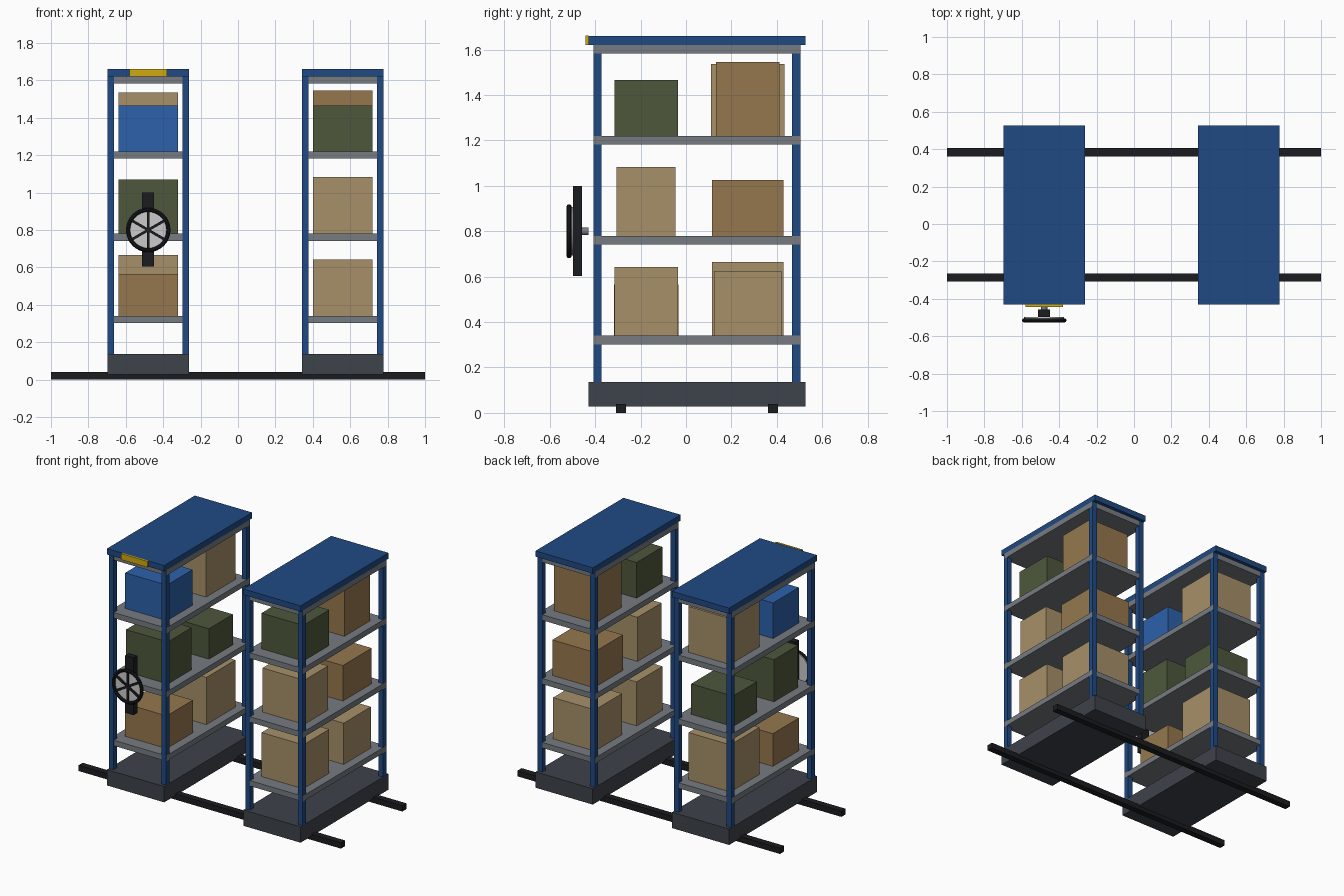
import bpy
from math import pi, cos, sin

if "Cube" in bpy.data.objects:
    bpy.data.objects.remove(bpy.data.objects["Cube"])

def material(name, rgb):
    # sRGB 0-255 to linear
    m = bpy.data.materials.new(name)
    m.diffuse_color = [(c / 255) ** 2.2 for c in rgb] + [1]
    m.use_nodes = True
    m.node_tree.nodes["Principled BSDF"].inputs["Base Color"].default_value = m.diffuse_color
    return m

BLUE = material("blue_paint", (37, 75, 130))
STEEL = material("shelf_steel", (118, 123, 128))
BASE = material("base_grey", (64, 69, 76))
BLACK = material("black", (33, 34, 37))
SILVER = material("silver", (205, 205, 208))
YELLOW = material("yellow", (208, 168, 22))
TAN = material("tan_card", (165, 143, 104))
BROWN = material("brown_card", (148, 119, 78))
GREEN = material("green_crate", (78, 88, 62))
BIN = material("blue_bin", (48, 97, 168))

def finish(name, mat):
    o = bpy.context.object
    o.name = name
    o.data.materials.append(mat)
    return o

def box(name, x, y, z, mat, turn=0):
    """Box from (min, max) ranges, optionally turned about y."""
    loc = [(a + b) / 2 for a, b in (x, y, z)]
    bpy.ops.mesh.primitive_cube_add(size=1, location=loc, rotation=(0, turn, 0))
    o = finish(name, mat)
    o.scale = [b - a for a, b in (x, y, z)]
    return o

def disc(name, x, z, r, y, mat, sides=32):
    """Cylinder along y."""
    bpy.ops.mesh.primitive_cylinder_add(vertices=sides, radius=r, depth=y[1] - y[0],
        location=(x, (y[0] + y[1]) / 2, z), rotation=(pi / 2, 0, 0))
    o = finish(name, mat)
    bpy.ops.object.shade_smooth_by_angle()
    return o

# floor rails
for side, y in (("front", -0.286), ("back", 0.383)):
    box(side + "_rail", (-1, 1), (y - 0.022, y + 0.022), (0, 0.04), BLACK)

HW = 0.218                       # half width of a unit
LEVELS = (0.34, 0.78, 1.22, 1.62)  # shelf tops
ROWS = (-0.1755, 0.272)          # box row centres

def unit(tag, cx, loads):
    xr = (cx - HW, cx + HW)
    # carriage base and top panel
    box(tag + "_base", xr, (-0.43, 0.527), (0.028, 0.137), BASE)
    box(tag + "_top_panel", xr, (-0.43, 0.527), (1.62, 1.66), BLUE)
    # corner posts
    for sx in (-1, 1):
        for side, y in (("front", -0.39), ("back", 0.486)):
            px = cx + sx * (HW - 0.018)
            box(f"{tag}_{side}_post", (px - 0.018, px + 0.018),
                (y - 0.018, y + 0.018), (0.137, 1.62), BLUE)
    # shelves
    for z in LEVELS:
        box(tag + "_shelf", (xr[0] - 0.0005, xr[1] + 0.0005),
            (-0.407, 0.503), (z - 0.038, z), STEEL)
    # stored boxes: (depth, height, material) for front and back rows
    for z, pair in zip(LEVELS, loads):
        for y, (d, h, mat) in zip(ROWS, pair):
            box(tag + "_stored_box", (cx - 0.159, cx + 0.159),
                (y - d / 2, y + d / 2), (z, z + h), mat)

unit("left", -0.48, (
    ((0.285, 0.225, BROWN), (0.316, 0.325, TAN)),
    ((0.26, 0.29, GREEN), (0.26, 0.21, GREEN)),
    ((0.28, 0.245, BIN), (0.323, 0.316, TAN))))
unit("right", 0.56, (
    ((0.281, 0.303, TAN), (0.296, 0.284, TAN)),
    ((0.26, 0.304, TAN), (0.314, 0.245, BROWN)),
    ((0.281, 0.246, GREEN), (0.281, 0.326, BROWN))))

# yellow label plate
box("label_plate", (-0.58, -0.38), (-0.443, -0.43), (1.62, 1.662), YELLOW)

# crank wheel
CX, CZ = -0.48, 0.80
box("crank_bracket", (CX - 0.032, CX + 0.032), (-0.497, -0.457), (0.604, 1.0), BLACK)
disc("crank_shaft", CX, CZ, 0.017, (-0.505, -0.43), STEEL, 16)
disc("wheel_disc", CX, CZ, 0.107, (-0.51, -0.498), SILVER)
disc("wheel_hub", CX, CZ, 0.014, (-0.522, -0.508), BLACK, 16)
bpy.ops.mesh.primitive_torus_add(location=(CX, -0.515, CZ), rotation=(pi / 2, 0, 0),
    major_radius=0.108, minor_radius=0.011, major_segments=32, minor_segments=10)
finish("wheel_rim", BLACK)
bpy.ops.object.shade_smooth_by_angle()
for i in range(3):
    box("wheel_spoke", (CX - 0.007, CX + 0.007), (-0.52, -0.508),
        (CZ - 0.106, CZ + 0.106), BLACK, i * pi / 3)
